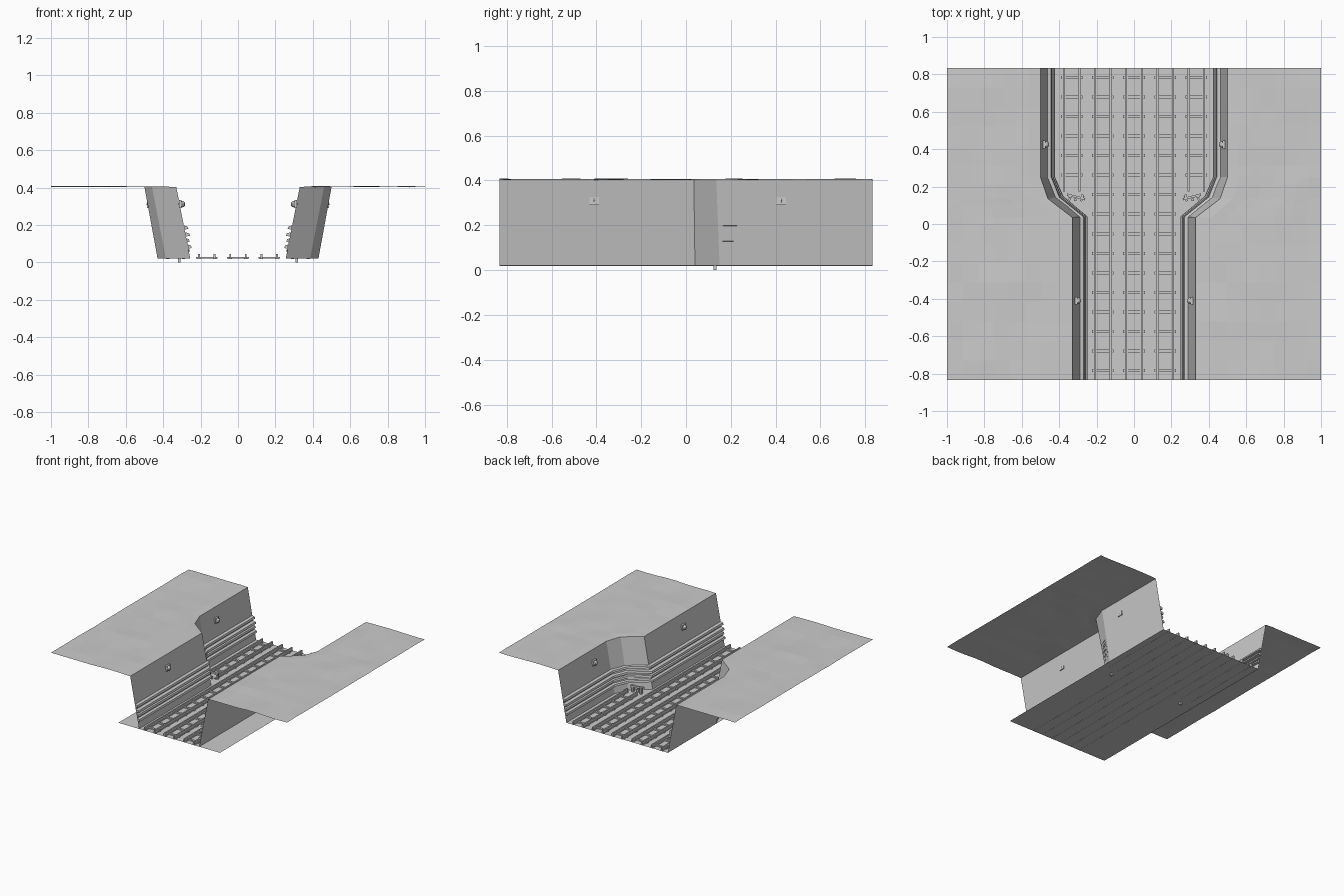
import bpy, bmesh, math
from mathutils import Vector, noise

if "Cube" in bpy.data.objects:
    bpy.data.objects.remove(bpy.data.objects["Cube"])

Y = 0.833
FLOOR, TOP = 0.02, 0.403
# trench edge on the +x side (x, y), upper rim and foot of the wall
RIM = [(0.33, -Y), (0.33, 0.035), (0.46, 0.135), (0.5, 0.25), (0.5, Y)]
FOOT = [(0.255, -Y), (0.255, 0.04), (0.385, 0.15), (0.43, 0.25), (0.43, Y)]


def finish(bm, name):
    me = bpy.data.meshes.new(name)
    bm.to_mesh(me)
    bm.free()
    ob = bpy.data.objects.new(name, me)
    bpy.context.collection.objects.link(ob)
    return ob


def box(bm, x, y, z, sx, sy, sz, rot=0.0):
    res = bmesh.ops.create_cube(bm, size=1)
    vs = res['verts']
    bmesh.ops.scale(bm, vec=(sx, sy, sz), verts=vs)
    if rot:
        for v in vs:
            c, s = math.cos(rot), math.sin(rot)
            v.co.x, v.co.y = c * v.co.x - s * v.co.y, s * v.co.x + c * v.co.y
    bmesh.ops.translate(bm, vec=(x, y, z), verts=vs)


def strip(bm, rows, side, up=True):
    """Skin a grid of points, flipping for the mirrored side."""
    g = [[bm.verts.new((side * p[0], p[1], p[2])) for p in r] for r in rows]
    for a, b in zip(g, g[1:]):
        for i in range(len(a) - 1):
            q = [a[i], a[i + 1], b[i + 1], b[i]]
            bm.faces.new(q if (side > 0) == up else q[::-1])
    return g


def on_wall(i, z):
    t = (z - FLOOR) / (TOP - FLOOR)
    return Vector(FOOT[i]).lerp(Vector(RIM[i]), t)


def rim_x(y):
    for (x0, y0), (x1, y1) in zip(RIM, RIM[1:]):
        if y <= y1 + 1e-6:
            return x0 + (x1 - x0) * (y - y0) / (y1 - y0)
    return RIM[-1][0]


# trench floor
bm = bmesh.new()
strip(bm, [[(-0.43, y, FLOOR), (0.43, y, FLOOR)] for y in (-Y, Y)], 1)
finish(bm, "trench_floor")

PIPES = [(0.085, 0.018), (0.118, 0.014), (0.15, 0.022), (0.187, 0.020)]
for side, label in ((1, "right"), (-1, "left")):
    # gently uneven ground, following the trench rim
    bm = bmesh.new()
    ys = sorted([-Y + 2 * Y * j / 16 for j in range(17)] + [p[1] for p in RIM[1:-1]])
    rows = []
    for y in ys:
        x0 = rim_x(y)
        row = []
        for i in range(9):
            x = x0 + (1 - x0) * i / 8
            bump = 0.006 * noise.noise(Vector((x * 5, y * 5, side * 3.0)))
            row.append((x, y, TOP + (bump + 0.002 if i else 0)))
        rows.append(row)
    strip(bm, rows, side)
    finish(bm, "ground_" + label)

    # sloping wall
    bm = bmesh.new()
    strip(bm, [[(*FOOT[i], FLOOR), (*RIM[i], TOP)] for i in range(5)], side)
    finish(bm, "trench_wall_" + label)

    # square pipes running along the wall
    bm = bmesh.new()
    for z, out in PIPES:
        rows = []
        for i in range(5):
            lo, hi = on_wall(i, z - 0.011), on_wall(i, z + 0.011)
            rows.append([(lo.x, lo.y, z - 0.011), (lo.x - out, lo.y, z - 0.008),
                         (hi.x - out, hi.y, z + 0.006), (hi.x, hi.y, z + 0.011)])
        g = strip(bm, rows, side)
        for r in (g[0], g[-1]):
            bm.faces.new(r)
    bmesh.ops.recalc_face_normals(bm, faces=bm.faces)
    finish(bm, "wall_pipes_" + label)

    # wall lamps: faceted domes on a small plate
    bm = bmesh.new()
    for x, y in ((0.308, -0.41), (0.479, 0.425)):
        box(bm, side * x, y, 0.312, 0.014, 0.042, 0.042)
        res = bmesh.ops.create_uvsphere(bm, u_segments=8, v_segments=6, radius=0.018)
        bmesh.ops.translate(bm, vec=(side * (x - 0.008), y, 0.312), verts=res['verts'])
    finish(bm, "wall_lamps_" + label)

    # buffer stop at the end of the siding: two posts, braces, cross beam
    bm = bmesh.new()
    for dx in (-0.042, 0.042):
        box(bm, side * (0.31 + dx * 0.8), 0.15, 0.045, 0.012, 0.014, 0.05)
        box(bm, side * (0.31 + dx * 0.8), 0.135, 0.034, 0.010, 0.03, 0.01, side * 0.5)
    box(bm, side * 0.31, 0.145, 0.063, 0.10, 0.012, 0.014, side * 0.25)
    box(bm, side * 0.315, 0.13, 0.02, 0.014, 0.014, 0.04)
    finish(bm, "buffer_stop_" + label)

# rail tracks: middle three run through, outer pair stop at the narrowing
rails, ties = bmesh.new(), bmesh.new()
for k in range(-2, 3):
    cx = k * 0.1665
    y0 = 0.175 if abs(k) == 2 else -Y
    for dx in (-0.0417, 0.0417):
        box(rails, cx + dx, (y0 + Y) / 2, 0.0215, 0.018, Y - y0, 0.005)
        box(rails, cx + dx, (y0 + Y) / 2, 0.034, 0.010, Y - y0, 0.022)
    for j in range(16):
        y = -0.783 + j * 0.1044
        if y > y0:
            box(ties, cx, y, 0.0245, 0.115, 0.016, 0.009)
finish(rails, "rails")
finish(ties, "sleepers")
